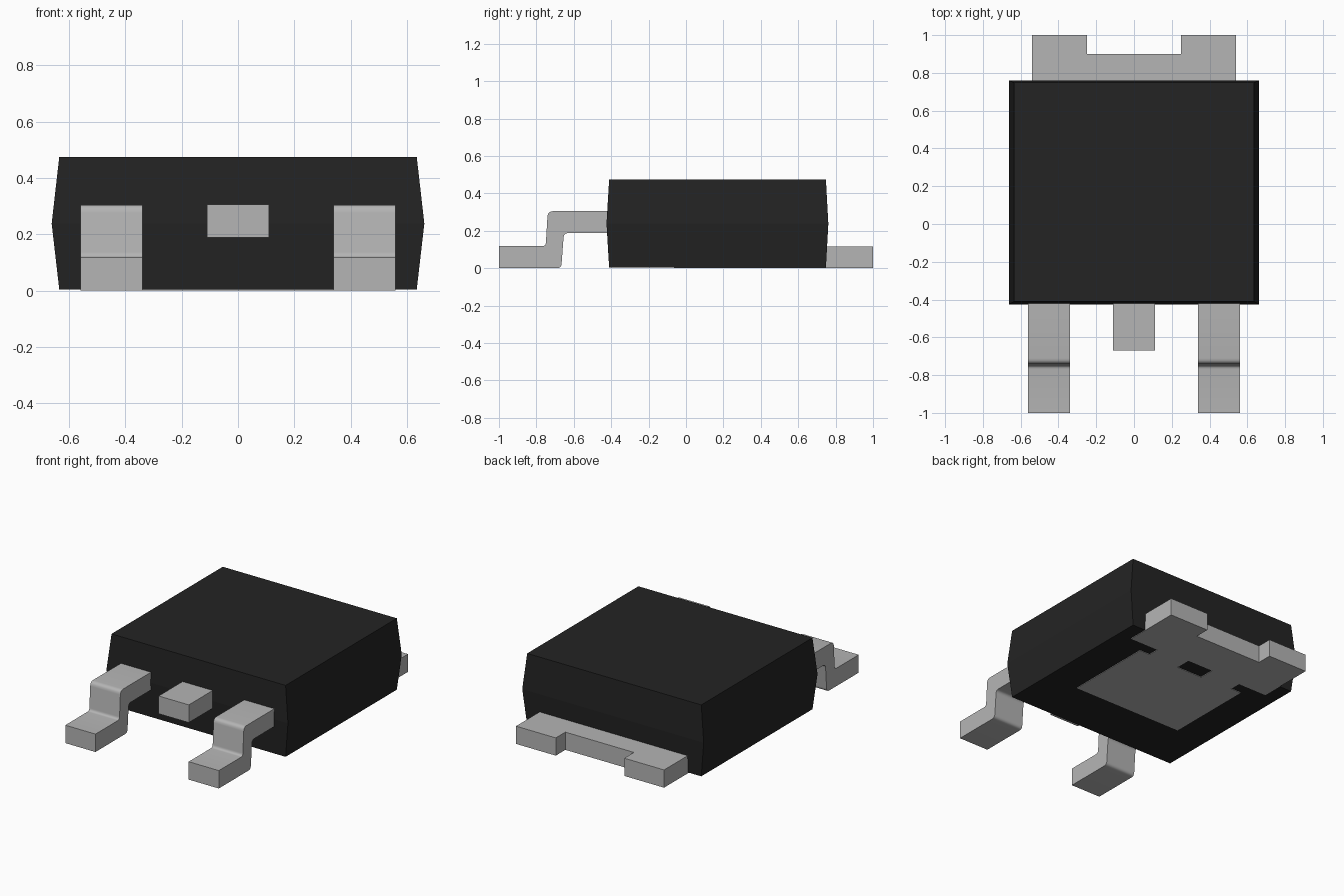
import bpy, bmesh, math
from mathutils import Vector

cube = bpy.data.objects.get("Cube")
if cube:
    bpy.data.objects.remove(cube, do_unlink=True)


def make_material(name, rgb, roughness):
    mat = bpy.data.materials.new(name)
    mat.use_nodes = True
    mat.diffuse_color = (*rgb, 1)
    bsdf = mat.node_tree.nodes["Principled BSDF"]
    bsdf.inputs["Base Color"].default_value = (*rgb, 1)
    bsdf.inputs["Roughness"].default_value = roughness
    return mat


black = make_material("black plastic", (0.017, 0.017, 0.017), 0.7)
metal = make_material("tinned metal", (0.46, 0.46, 0.46), 0.5)


def finish(name, bm, mat):
    bmesh.ops.recalc_face_normals(bm, faces=bm.faces[:])
    mesh = bpy.data.meshes.new(name)
    bm.to_mesh(mesh)
    bm.free()
    mesh.materials.append(mat)
    obj = bpy.data.objects.new(name, mesh)
    bpy.context.collection.objects.link(obj)
    return obj


def extrude(outline, offset):
    """Solid made by sweeping a closed 3D outline along an offset."""
    bm = bmesh.new()
    face = bm.faces.new([bm.verts.new(p) for p in outline])
    geom = bmesh.ops.extrude_face_region(bm, geom=[face], use_keep_orig=True)["geom"]
    bmesh.ops.translate(bm, vec=offset,
                        verts=[g for g in geom if isinstance(g, bmesh.types.BMVert)])
    return bm


def rounded(points, steps=4):
    """Expand (y, z, radius) corners into a profile with curved bends."""
    out = []
    for i, (y, z, r) in enumerate(points):
        p = Vector((y, z))
        if r == 0:
            out.append(p)
            continue
        a = p + (Vector(points[i - 1][:2]) - p).normalized() * r
        b = p + (Vector(points[(i + 1) % len(points)][:2]) - p).normalized() * r
        for s in range(steps + 1):
            t = s / steps
            out.append(a * (1 - t) ** 2 + p * 2 * t * (1 - t) + b * t * t)
    return out


# Moulded body: three stacked rectangles, widest at the parting line
bm = bmesh.new()
rings = []
for z, hx, y0, y1 in [(0.004, 0.635, -0.411, 0.748),
                      (0.238, 0.662, -0.425, 0.761),
                      (0.475, 0.635, -0.411, 0.748)]:
    rings.append([bm.verts.new(p) for p in
                  [(-hx, y0, z), (hx, y0, z), (hx, y1, z), (-hx, y1, z)]])
bm.faces.new(rings[0])
bm.faces.new(rings[-1])
for low, high in zip(rings, rings[1:]):
    for i in range(4):
        j = (i + 1) % 4
        bm.faces.new([low[i], low[j], high[j], high[i]])
finish("body", bm, black)

# Heat tab: half outline around the centre slot, mirrored across x
half = [(0, -0.065), (0.405, -0.065), (0.405, 0.54), (0.328, 0.54),
        (0.328, 0.615), (0.54, 0.615), (0.54, 1.0), (0.25, 1.0),
        (0.25, 0.9), (0, 0.9), (0, 0.635), (0.095, 0.635),
        (0.095, 0.53), (0, 0.53)]
bm = extrude([(x, y, 0) for x, y in half], (0, 0, 0.117))
seam = [f for f in bm.faces if all(abs(v.co.x) < 1e-5 for v in f.verts)]
bmesh.ops.delete(bm, geom=seam, context='FACES')
tab = finish("heat_tab", bm, metal)
tab.modifiers.new("Mirror", 'MIRROR').use_clip = True

# Outer leads: S-bent strip profile extruded across its width
profile = rounded([(-1.0, 0, 0), (-0.667, 0, 0.024), (-0.653, 0.188, 0.024),
                   (-0.40, 0.188, 0), (-0.40, 0.305, 0), (-0.739, 0.305, 0.028),
                   (-0.750, 0.118, 0.018), (-1.0, 0.118, 0)])
for name, x in [("right_lead", -0.56), ("left_lead", 0.34)]:
    lead = finish(name, extrude([(x, y, z) for y, z in profile], (0.22, 0, 0)), metal)
    bpy.ops.object.select_all(action='DESELECT')
    lead.select_set(True)
    bpy.context.view_layer.objects.active = lead
    bpy.ops.object.shade_smooth_by_angle(angle=math.radians(35))

# Cropped centre lead
stub = [(-0.11, -0.67, 0.188), (0.11, -0.67, 0.188),
        (0.11, -0.40, 0.188), (-0.11, -0.40, 0.188)]
finish("centre_lead", extrude(stub, (0, 0, 0.117)), metal)
